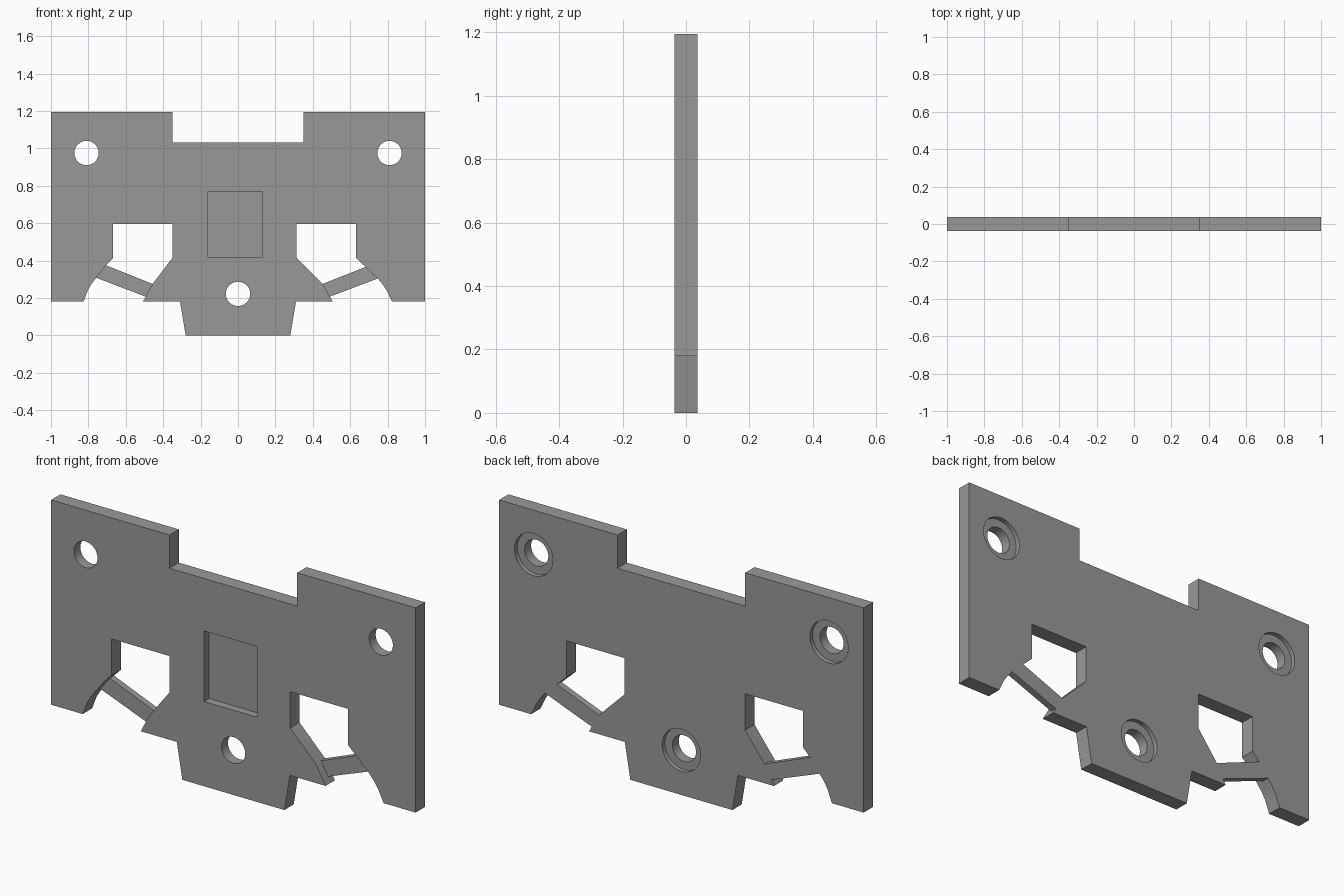
import bpy, bmesh, math
from mathutils import Matrix

if "Cube" in bpy.data.objects:
    bpy.data.objects.remove(bpy.data.objects["Cube"])

T = 0.0365  # half thickness of the plate

grey = bpy.data.materials.new("mid grey")
grey.diffuse_color = (0.318, 0.318, 0.318, 1)
grey.use_nodes = True
grey.node_tree.nodes["Principled BSDF"].inputs["Base Color"].default_value = grey.diffuse_color


def finish(name, bm):
    bmesh.ops.recalc_face_normals(bm, faces=bm.faces)
    me = bpy.data.meshes.new(name)
    bm.to_mesh(me)
    bm.free()
    me.materials.append(grey)
    ob = bpy.data.objects.new(name, me)
    bpy.context.collection.objects.link(ob)
    return ob


def prism(name, pts, y0, y1):
    """Extrude an (x, z) outline from y0 to y1."""
    bm = bmesh.new()
    face = bm.faces.new([bm.verts.new((x, y0, z)) for x, z in pts])
    out = bmesh.ops.extrude_face_region(bm, geom=[face])
    verts = [v for v in out["geom"] if isinstance(v, bmesh.types.BMVert)]
    bmesh.ops.translate(bm, vec=(0, y1 - y0, 0), verts=verts)
    return finish(name, bm)


def cylinder(name, x, z, r, y0, y1):
    bm = bmesh.new()
    bmesh.ops.create_cone(
        bm, cap_ends=True, segments=48, radius1=r, radius2=r, depth=y1 - y0,
        matrix=Matrix.Translation((x, (y0 + y1) / 2, z)) @ Matrix.Rotation(math.pi / 2, 4, "X"))
    return finish(name, bm)


# Window edges, listed from the top corner down to the open lower end
left_outer = [(-0.667, 0.595), (-0.667, 0.415), (-0.706, 0.375), (-0.758, 0.308),
              (-0.782, 0.277), (-0.802, 0.243), (-0.826, 0.18)]
left_inner = [(-0.35, 0.595), (-0.35, 0.415), (-0.457, 0.275), (-0.494, 0.207), (-0.508, 0.18)]
right_outer = [(0.63, 0.595), (0.63, 0.415), (0.682, 0.366), (0.747, 0.304),
               (0.774, 0.272), (0.796, 0.238), (0.824, 0.18)]
right_inner = [(0.312, 0.595), (0.312, 0.415), (0.452, 0.275), (0.491, 0.207), (0.506, 0.18)]

# Main plate with top notch, lower tab and the two open windows
outline = ([(-1, 1.195), (-0.35, 1.195), (-0.35, 1.03), (0.35, 1.03), (0.35, 1.195), (1, 1.195), (1, 0.18)]
           + right_outer[::-1] + right_inner
           + [(0.31, 0.18), (0.28, 0), (-0.28, 0), (-0.31, 0.18)]
           + left_inner[::-1] + left_outer + [(-1, 0.18)])
plate = prism("plate", outline, -T, T)

# Front pocket, through holes and rear counterbores
cutters = [prism("pocket_cutter", [(-0.16, 0.42), (0.13, 0.42), (0.13, 0.77), (-0.16, 0.77)], -0.1, 0.003)]
for x, z in ((-0.81, 0.975), (0.81, 0.975), (0, 0.222)):
    cutters.append(cylinder("hole_cutter", x, z, 0.065, -0.1, 0.1))
    cutters.append(cylinder("counterbore_cutter", x, z, 0.105, T - 0.022, 0.1))
for c in cutters:
    c.hide_render = True
    c.hide_set(True)
    mod = plate.modifiers.new(c.name, "BOOLEAN")
    mod.operation = "DIFFERENCE"
    mod.solver = "EXACT"
    mod.object = c

# Thin bridges across the windows, flush with the back
for side, outer, inner in (("left", left_outer, left_inner), ("right", right_outer, right_inner)):
    prism(side + "_bridge", [outer[2], outer[3], inner[3], inner[2]], 0.004, T)

# Keep the flat faces crisp and the bores smooth
bpy.context.view_layer.objects.active = plate
plate.select_set(True)
for m in list(plate.modifiers):
    bpy.ops.object.modifier_apply(modifier=m.name)
bpy.ops.object.shade_smooth_by_angle(angle=math.radians(30))
for c in cutters:
    bpy.data.objects.remove(c)
